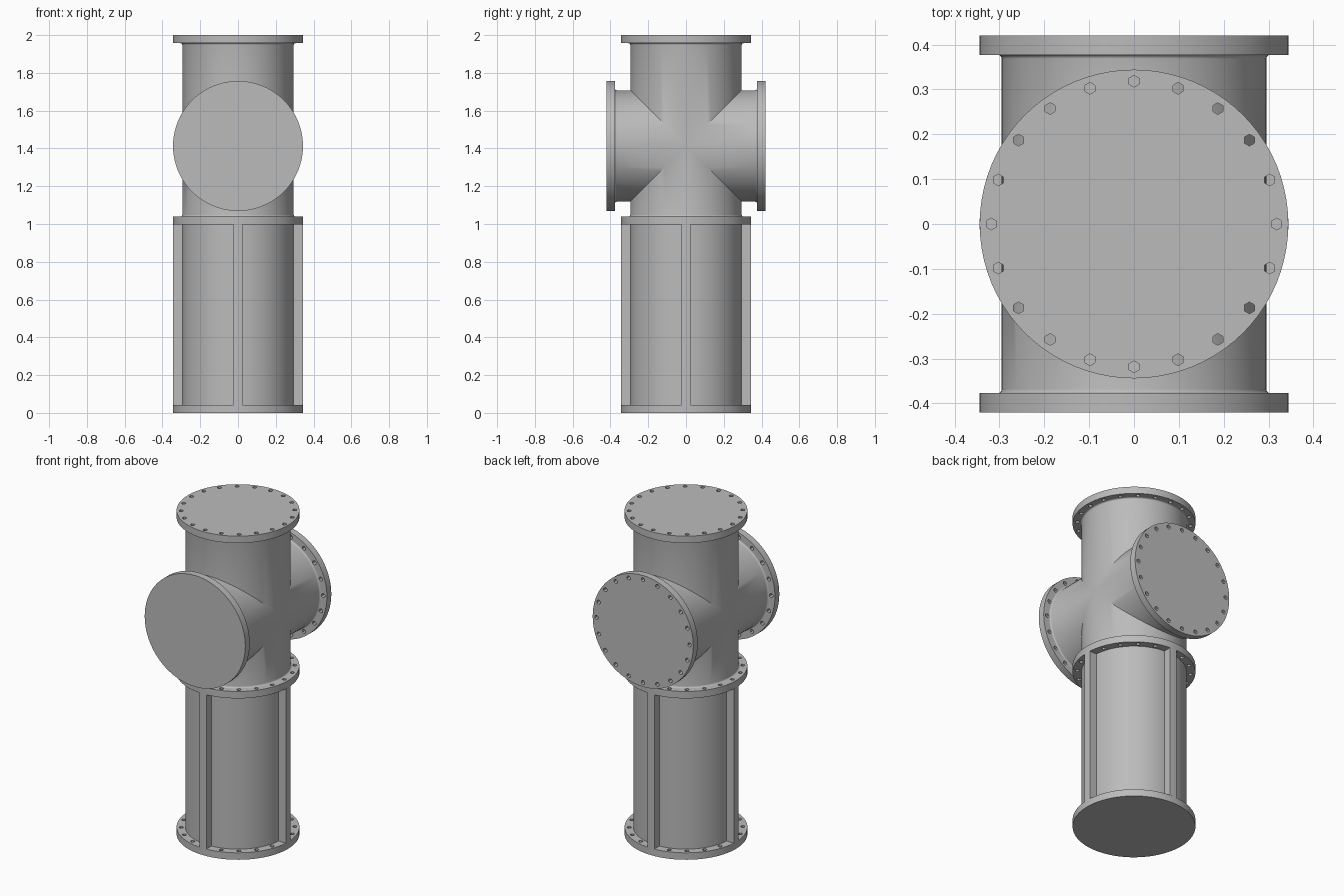
import bpy, bmesh
from math import sin, cos, pi
from mathutils import Matrix, Vector

if "Cube" in bpy.data.objects:
    bpy.data.objects.remove(bpy.data.objects["Cube"])

SEG = 80                 # sides of every round part
PIPE, RIM = 0.295, 0.344  # pipe and flange radii
THICK = 0.043            # flange thickness
MID = 0.997              # underside of the middle flange
ARM_Z = 1.413            # height of the crossing pipe
FILLET = 0.009

steel = bpy.data.materials.new("plain grey steel")
steel.use_nodes = True
grey = (0.5, 0.5, 0.5, 1)
steel.diffuse_color = grey
steel.node_tree.nodes["Principled BSDF"].inputs["Base Color"].default_value = grey


def finish(bm, name, matrix=Matrix()):
    bmesh.ops.transform(bm, matrix=matrix, verts=bm.verts)
    bmesh.ops.recalc_face_normals(bm, faces=bm.faces)
    mesh = bpy.data.meshes.new(name)
    bm.to_mesh(mesh)
    bm.free()
    mesh.materials.append(steel)
    ob = bpy.data.objects.new(name, mesh)
    bpy.context.collection.objects.link(ob)
    return ob


def lathe(name, profile, matrix=Matrix()):
    """Closed solid turned around local z from (radius, z) points."""
    bm = bmesh.new()
    rings = [[bm.verts.new((r * cos(2 * pi * i / SEG), r * sin(2 * pi * i / SEG), z))
              for i in range(SEG)] for r, z in profile]
    for a, b in zip(rings, rings[1:]):
        for i in range(SEG):
            j = (i + 1) % SEG
            bm.faces.new((a[i], a[j], b[j], b[i]))
    bm.faces.new(rings[0])
    bm.faces.new(rings[-1])
    return finish(bm, name, matrix)


def combine(ob, other, operation):
    """Apply a boolean and remove the second object."""
    mod = ob.modifiers.new("combine", "BOOLEAN")
    mod.operation, mod.solver, mod.object = operation, "EXACT", other
    bpy.context.view_layer.objects.active = ob
    bpy.ops.object.modifier_apply(modifier=mod.name)
    bpy.data.objects.remove(other)


def filleted(z0, z1):
    """Pipe profile with a small fillet flaring out at both ends."""
    arc = [(PIPE + FILLET * (1 - sin(t * pi / 8)), FILLET * (1 - cos(t * pi / 8)))
           for t in range(5)]
    return [(r, z0 + h) for r, h in arc] + [(r, z1 - h) for r, h in reversed(arc)]


def flange(name, matrix, blind=False):
    """Disc with a ring of bolt holes; local +z is the outer face."""
    ob = lathe(name, [(RIM, 0), (RIM, THICK)], matrix)
    top = THICK - 0.004 if blind else THICK + 0.02
    bm = bmesh.new()
    for i in range(20):
        spot = Matrix.Rotation(i * pi / 10, 3, "Z") @ Vector((0.318, 0, (top - 0.02) / 2))
        bmesh.ops.create_cone(bm, cap_ends=True, segments=6, radius1=0.013, radius2=0.013,
                              depth=top + 0.02, matrix=Matrix.Translation(spot))
    combine(ob, finish(bm, "bolt_hole_cutter", matrix), "DIFFERENCE")
    return ob


def at(y, z, turn=0):
    return Matrix.Translation((0, y, z)) @ Matrix.Rotation(turn, 4, "X")


# Upper cross of two equal pipes
reach = 0.42 - THICK
cross = lathe("cross_pipe", filleted(MID + THICK, 2 - THICK))
arm = lathe("arm_pipe", filleted(-reach, reach), at(0, ARM_Z, pi / 2))
combine(cross, arm, "UNION")

# Flanges: front and bottom ones are closed on the outside
parts = [
    cross,
    flange("top_flange", at(0, 2 - THICK)),
    flange("middle_flange", at(0, MID)),
    flange("bottom_flange", at(0, THICK, pi), True),
    flange("back_flange", at(reach, ARM_Z, -pi / 2)),
    flange("front_flange", at(-reach, ARM_Z, pi / 2), True),
    lathe("lower_pipe", [(PIPE, THICK), (PIPE, MID)]),
]

# Four upright ribs, flush with the flange rims
for i, side in enumerate(("left", "back", "right", "front")):
    bm = bmesh.new()
    half = 0.0235
    outline = [(PIPE - 0.02, -half)]
    for k in range(-2, 3):
        y = half * k / 2
        outline.append(((RIM ** 2 - y ** 2) ** 0.5, y))
    outline.append((PIPE - 0.02, half))
    face = bm.faces.new([bm.verts.new((x, y, THICK)) for x, y in outline])
    grown = bmesh.ops.extrude_face_region(bm, geom=[face], use_keep_orig=True)
    bmesh.ops.translate(bm, vec=(0, 0, MID - THICK),
                        verts=[v for v in grown["geom"] if isinstance(v, bmesh.types.BMVert)])
    parts.append(finish(bm, side + "_rib", Matrix.Rotation(i * pi / 2, 4, "Z")))

# Smooth round walls, sharp edges
bpy.ops.object.select_all(action="DESELECT")
for ob in parts:
    ob.select_set(True)
bpy.context.view_layer.objects.active = cross
bpy.ops.object.shade_smooth_by_angle(angle=pi / 6)
